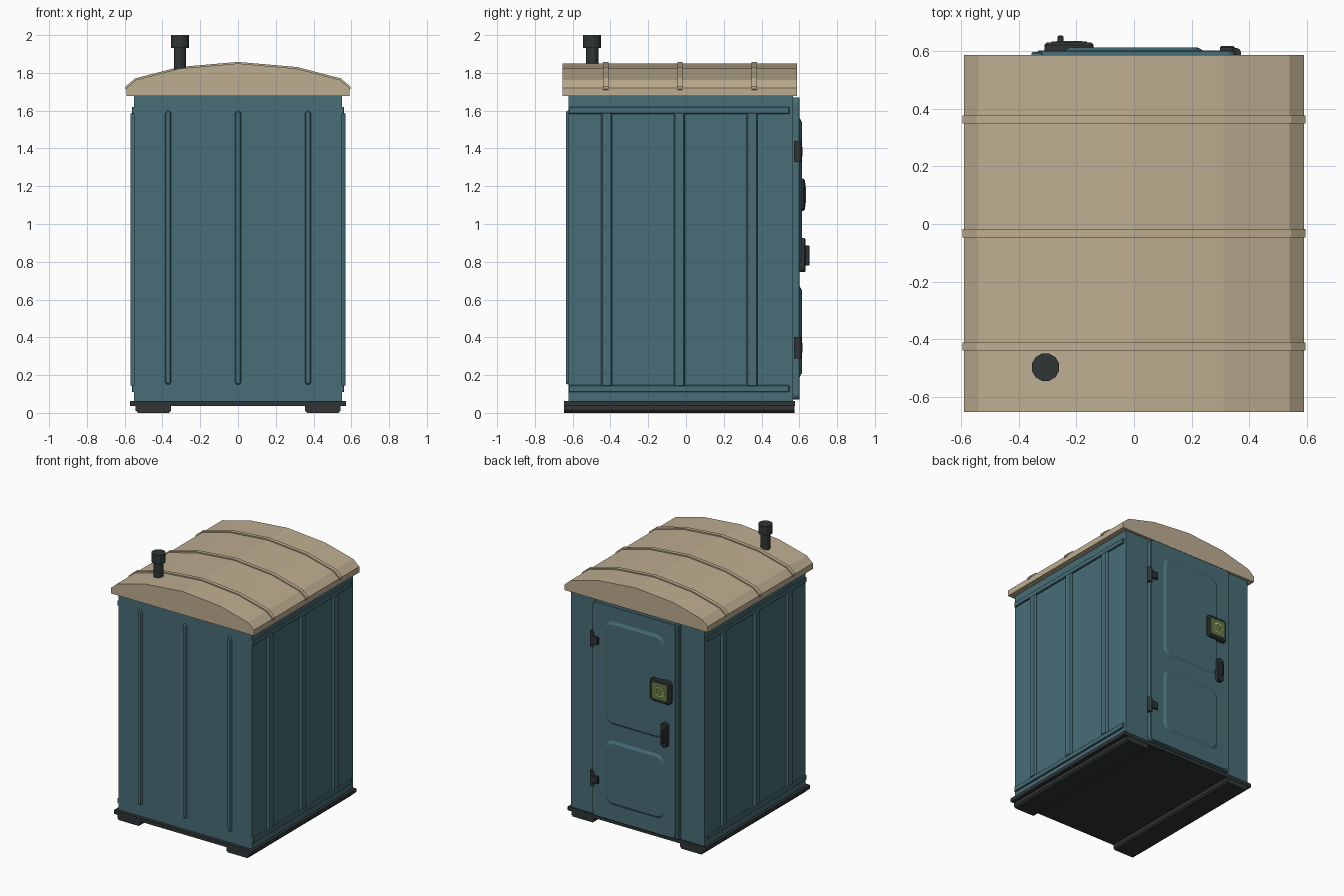
import bpy, bmesh, math

if "Cube" in bpy.data.objects:
    bpy.data.objects.remove(bpy.data.objects["Cube"])


def material(name, rgb):
    m = bpy.data.materials.new(name)
    m.diffuse_color = (*rgb, 1)
    m.use_nodes = True
    m.node_tree.nodes["Principled BSDF"].inputs["Base Color"].default_value = m.diffuse_color
    return m


TEAL = material("teal plastic", (0.063, 0.153, 0.181))
TAN = material("tan roof", (0.515, 0.423, 0.283))
DARK = material("dark grey", (0.030, 0.036, 0.037))
GREEN = material("sign green", (0.127, 0.188, 0.053))
PALE = material("pale yellow green", (0.50, 0.55, 0.30))


def loft(name, mat, loops):
    """Skin closed loops of equal length and cap both ends."""
    bm = bmesh.new()
    rows = [[bm.verts.new(p) for p in loop] for loop in loops]
    n = len(rows[0])
    for a, b in zip(rows, rows[1:]):
        for i in range(n):
            j = (i + 1) % n
            bm.faces.new((a[i], a[j], b[j], b[i]))
    bm.faces.new(rows[0][::-1])
    bm.faces.new(rows[-1])
    bmesh.ops.recalc_face_normals(bm, faces=bm.faces[:])
    me = bpy.data.meshes.new(name)
    bm.to_mesh(me)
    bm.free()
    me.materials.append(mat)
    ob = bpy.data.objects.new(name, me)
    bpy.context.collection.objects.link(ob)
    return ob


def box(name, mat, x0, x1, y0, y1, z0, z1):
    return loft(name, mat, [[(x0, y0, z), (x1, y0, z), (x1, y1, z), (x0, y1, z)] for z in (z0, z1)])


def rounded(u0, u1, v0, v1, r, seg=4):
    pts = []
    corners = ((u1 - r, v1 - r), (u0 + r, v1 - r), (u0 + r, v0 + r), (u1 - r, v0 + r))
    for k, (cu, cv) in enumerate(corners):
        for i in range(seg + 1):
            a = math.pi / 2 * (k + i / seg)
            pts.append((cu + r * math.cos(a), cv + r * math.sin(a)))
    return pts


# wall directions: (u, v, depth) to world
BACK = lambda u, v, d: (u, d, v)
FRONT = lambda u, v, d: (u, -d, v)
RIGHT = lambda u, v, d: (d, u, v)
LEFT = lambda u, v, d: (-d, u, v)


def plate(name, mat, wall, u0, u1, v0, v1, d0, d1, r=0.005, chamfer=0.004, slope=None):
    """Rounded plate on a wall, with a chamfered outer rim."""
    s = chamfer if slope is None else slope
    big = rounded(u0, u1, v0, v1, r)
    small = rounded(u0 + s, u1 - s, v0 + s, v1 - s, max(r - s, 0.001))
    loops = [(big, d0), (big, d1 - chamfer), (small, d1)]
    return loft(name, mat, [[wall(u, v, d) for u, v in pts] for pts, d in loops])


def cylinder(name, mat, x, y, z0, z1, r, n=12):
    ring = [(x + r * math.cos(2 * math.pi * (i + .5) / n), y + r * math.sin(2 * math.pi * (i + .5) / n)) for i in range(n)]
    return loft(name, mat, [[(*p, z) for p in ring] for z in (z0, z1)])


# base slab and skids
box("base_slab", DARK, -0.572, 0.572, -0.647, 0.577, 0.037, 0.064)
for s, side in ((-1, "left"), (1, "right")):
    prof = [(0.355, 0.037), (0.355, 0.012), (0.367, 0), (0.53, 0), (0.542, 0.012), (0.542, 0.037)]
    loft(side + "_skid", DARK, [[(s * x, y, z) for x, z in prof] for y in (-0.645, 0.575)])

# cabin
box("cabin_walls", TEAL, -0.55, 0.55, -0.622, 0.567, 0.06, 1.69)

# front wall ribs
for i, x in enumerate((-0.37, 0, 0.37)):
    plate(f"front_rib_{i + 1}", TEAL, FRONT, x - 0.016, x + 0.016, 0.15, 1.60, 0.615, 0.635,
          r=0.0155, chamfer=0.009, slope=0.006)

# side wall ribs and bands
for wall, side in ((RIGHT, "right"), (LEFT, "left")):
    for i, y in enumerate((-0.42, -0.035, 0.35)):
        plate(f"{side}_rib_{i + 1}", TEAL, wall, y - 0.029, y + 0.029, 0.14, 1.59, 0.54, 0.569,
              chamfer=0.012, slope=0.006)
    for label, z in (("lower", 0.11), ("upper", 1.583)):
        plate(f"{side}_{label}_band", TEAL, wall, -0.622, 0.547, z, z + 0.037, 0.54, 0.562)

# roof, arched profile
arch = [(-0.59, 1.72), (-0.54, 1.763), (-0.31, 1.823), (0, 1.85), (0.31, 1.823), (0.54, 1.763), (0.59, 1.72)]
roof = [(-0.59, 1.677)] + arch + [(0.59, 1.677)]
loft("roof", TAN, [[(x, y, z) for x, z in roof] for y in (-0.653, 0.587)])
for i, y in enumerate((-0.425, -0.032, 0.362)):
    rib = [(x * 1.008, z + 0.008) for x, z in arch]
    rib = [(rib[0][0], 1.715)] + rib + [(rib[-1][0], 1.715)]
    rib += [(x * 0.97, z - 0.03) for x, z in arch[::-1]]
    loft(f"roof_rib_{i + 1}", TAN, [[(x, y + d, z) for x, z in rib] for d in (-0.014, 0.014)])

# vent pipe
cylinder("vent_pipe", DARK, -0.307, -0.497, 1.78, 1.94, 0.034)
cylinder("vent_cap", DARK, -0.307, -0.497, 1.933, 2.0, 0.049)

# door with two raised panels and a latch strip
plate("door", TEAL, BACK, -0.335, 0.352, 0.07, 1.67, 0.56, 0.602, r=0.03)
plate("door_latch_strip", TEAL, BACK, -0.356, -0.32, 0.07, 1.67, 0.56, 0.597)
plate("door_upper_panel", TEAL, BACK, -0.245, 0.24, 0.79, 1.56, 0.595, 0.613, r=0.06, chamfer=0.011, slope=0.02)
plate("door_lower_panel", TEAL, BACK, -0.245, 0.24, 0.19, 0.67, 0.595, 0.613, r=0.06, chamfer=0.011, slope=0.02)

# hinges
for label, z in (("lower", 0.345), ("upper", 1.383)):
    cylinder(label + "_hinge_barrel", DARK, 0.354, 0.593, z - 0.056, z + 0.056, 0.018)
    plate(label + "_hinge_leaf", DARK, BACK, 0.298, 0.35, z - 0.028, z + 0.028, 0.59, 0.617)

# handle
plate("handle_plate", DARK, BACK, -0.282, -0.228, 0.745, 0.925, 0.595, 0.632, r=0.024)
plate("handle_grip", DARK, BACK, -0.265, -0.245, 0.78, 0.885, 0.62, 0.654, r=0.007)

# sign: frame, green face and ring with ticks
SX, SZ = -0.225, 1.155
plate("sign_frame", DARK, BACK, SX - 0.085, SX + 0.085, SZ - 0.085, SZ + 0.085, 0.595, 0.630, r=0.022, chamfer=0.008)
plate("sign_face", GREEN, BACK, SX - 0.062, SX + 0.062, SZ - 0.062, SZ + 0.062, 0.627, 0.633, r=0.012, chamfer=0.001)


def sign_arc(name, a0, a1, r0, r1, n):
    ang = [a0 + (a1 - a0) * i / n for i in range(n + 1)]
    pts = [(r1, a) for a in ang] + [(r0, a) for a in ang[::-1]]
    loft(name, PALE, [[(SX + r * math.cos(a), d, SZ + r * math.sin(a)) for r, a in pts] for d in (0.631, 0.635)])


for i in range(4):
    a = i * math.pi / 2
    sign_arc(f"sign_ring_{i + 1}", a, a + math.pi / 2, 0.031, 0.037, 6)
for i in range(8):
    a = i * math.pi / 4
    sign_arc(f"sign_tick_{i + 1}", a - 0.07, a + 0.07, 0.036, 0.044, 1)
